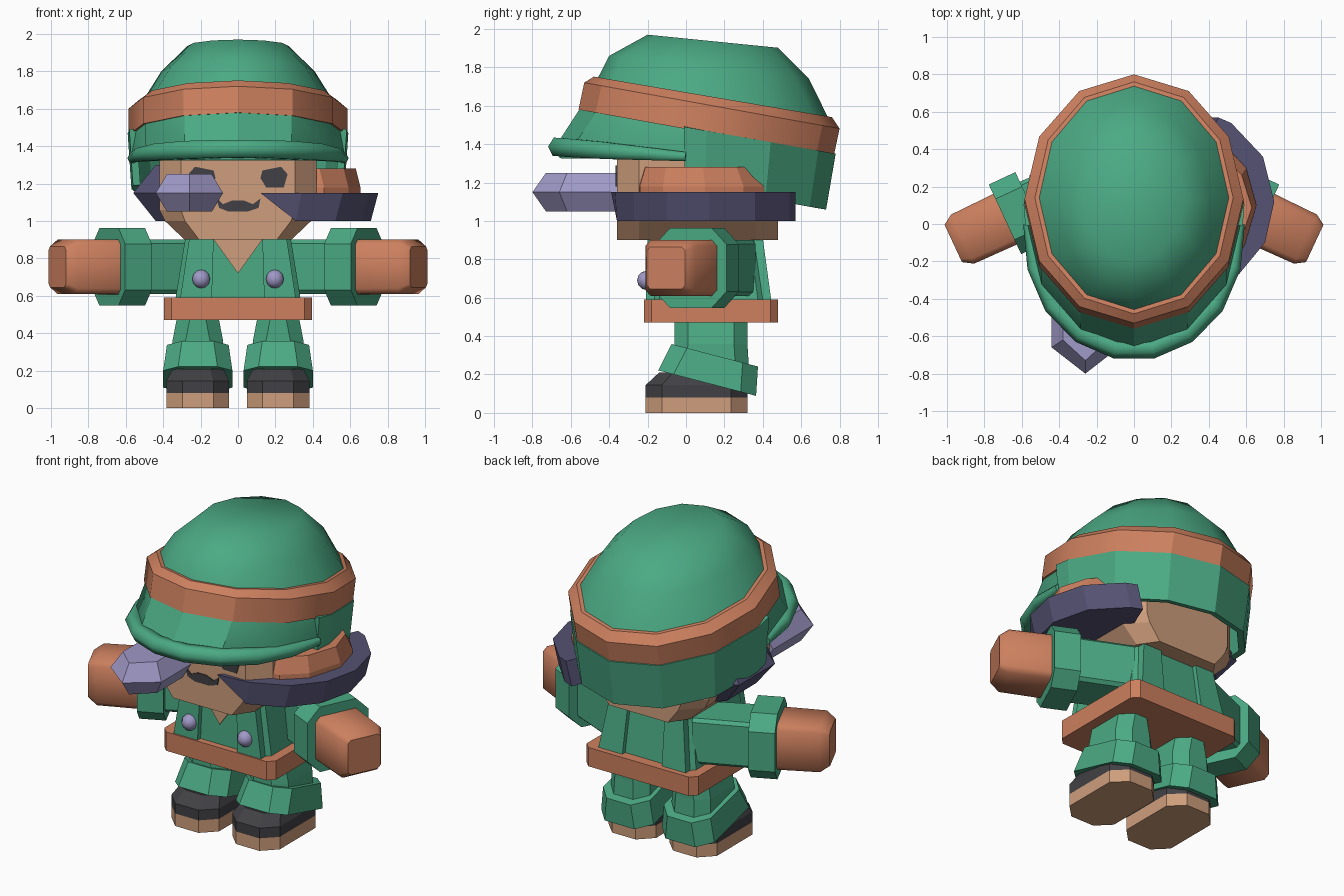
import bpy, bmesh, math

cube = bpy.data.objects.get("Cube")
if cube:
    bpy.data.objects.remove(cube, do_unlink=True)


def material(name, rgb):
    m = bpy.data.materials.new(name)
    m.use_nodes = True
    m.diffuse_color = (*rgb, 1)
    m.node_tree.nodes["Principled BSDF"].inputs["Base Color"].default_value = (*rgb, 1)
    return m


GREEN = material("green cloth", (.07, .40, .23))
ORANGE = material("orange leather", (.61, .216, .114))
SKIN = material("skin", (.62, .34, .20))
DARK = material("dark purple metal", (.09, .084, .17))
LIGHT = material("light purple metal", (.35, .32, .57))
BLACK = material("charcoal", (.053, .051, .058))


def smooth(obj, angle=40):
    bpy.ops.object.select_all(action='DESELECT')
    obj.select_set(True)
    bpy.context.view_layer.objects.active = obj
    bpy.ops.object.shade_smooth_by_angle(angle=math.radians(angle))


def loft(name, rings, mat, closed=True):
    """Skin a stack of equal-length rings; closed ones get end caps."""
    bm = bmesh.new()
    rows = [[bm.verts.new(p) for p in ring] for ring in rings]
    n = len(rows[0])
    for a, b in zip(rows, rows[1:]):
        for i in range(n if closed else n - 1):
            j = (i + 1) % n
            bm.faces.new((a[i], a[j], b[j], b[i]))
    if closed:
        bm.faces.new(rows[0][::-1])
        bm.faces.new(rows[-1])
    bmesh.ops.recalc_face_normals(bm, faces=bm.faces)
    mesh = bpy.data.meshes.new(name)
    bm.to_mesh(mesh)
    bm.free()
    mesh.materials.append(mat)
    obj = bpy.data.objects.new(name, mesh)
    bpy.context.collection.objects.link(obj)
    return obj


def rect(w, h, c):
    """Half-width, half-height and chamfer of an eight-sided outline."""
    return [(w - c, -h), (w, c - h), (w, h - c), (w - c, h),
            (c - w, h), (-w, h - c), (-w, c - h), (c - w, -h)]


def level(points, z, dx=0, dy=0):
    return [(x + dx, y + dy, z) for x, y in points]


def oval(rx, ry, cy, z, slope, angles=range(0, 360, 30)):
    """Oval ring whose height falls towards the back."""
    ring = []
    for a in angles:
        t = math.radians(a)
        y = cy + ry * math.sin(t)
        ring.append((rx * math.cos(t), y, z - slope * y))
    return ring


# Head with narrowed jaw
head = rect(.42, .42, .115)
loft("head", [level([(x * .68, y) for x, y in head], .9, dy=.06),
              level([(x * .93, y) for x, y in head], 1.0, dy=.06),
              level(head, 1.06, dy=.06), level(head, 1.45, dy=.06)], SKIN)


def face_plate(name, outline, y, mat, sx=1):
    loft(name, [[(sx * x, y + d, z) for x, z in outline] for d in (0, .008)], mat)


eye = [(.13, 1.27), (.23, 1.29), (.265, 1.25), (.245, 1.18), (.15, 1.18), (.12, 1.23)]
mouth = [(-.12, 1.13), (-.08, 1.09), (-.03, 1.11), (.03, 1.11), (.08, 1.09),
         (.12, 1.12), (.11, 1.07), (.05, 1.05), (-.05, 1.05), (-.10, 1.07)]
face_plate("mouth", mouth, -.366, BLACK)
for side, sx in (("left", 1), ("right", -1)):
    face_plate(side + "_eye", eye, -.366, BLACK, sx)

# Hat: dome, band, front flare, rolled brim and neck flap
smooth(loft("hat_dome", [oval(.51, .60, .14, 1.665, .17), oval(.41, .52, .12, 1.814, .115),
                         oval(.27, .34, .14, 1.95, .10)], GREEN), 50)
smooth(loft("hat_band", [oval(.585, .665, .105, 1.479, .18), oval(.585, .665, .135, 1.625, .18),
                         oval(.53, .62, .14, 1.67, .17)], ORANGE), 30)
front = range(180, 361, 30)
smooth(loft("hat_front", [oval(.57, .655, .105, 1.49, .18, front), oval(.57, .66, 0, 1.36, .09, front),
                          oval(.56, .66, 0, 1.32, .01, front)], GREEN), 30)
back = [-10, *range(0, 181, 30), 190]
flap = loft("hat_neck_flap", [oval(.57, .655, .105, 1.49, .18, back),
                              oval(.55, .61, .1, 1.19, .18, back)], GREEN, closed=False)
thick = flap.modifiers.new("thickness", 'SOLIDIFY')
thick.thickness = .04
thick.offset = 0

curve = bpy.data.curves.new("hat_brim", 'CURVE')
curve.dimensions = '3D'
curve.bevel_depth = .055
curve.bevel_resolution = 1
curve.use_fill_caps = True
path = oval(.565, .675, 0, 1.335, .075, range(180, 361, 20))
spline = curve.splines.new('POLY')
spline.points.add(len(path) - 1)
for point, co in zip(spline.points, path):
    point.co = (*co, 1)
    point.radius = .5 + .5 * min(1, -co[1] / .5)
curve.materials.append(GREEN)
brim = bpy.data.objects.new("hat_brim", curve)
bpy.context.collection.objects.link(brim)

# Curved blade around the left of the head, with an orange guard above
blade = [(.12, -.39), (.34, -.37), (.56, -.27), (.70, -.1), (.75, .12),
         (.69, .36), (.52, .54), (.45, .57), (.36, .35), (.36, -.2)]
blade_low = [(max(x - .04, .31), max(y, -.36)) for x, y in blade]
loft("curved_blade", [level(blade_low, 1.0), level(blade, 1.15)], DARK)
guard = [(.36, -.25), (.46, -.24), (.59, -.12), (.655, .1), (.6, .3), (.46, .45), (.36, .45)]
loft("side_guard", [level(guard, 1.14), level(guard, 1.18),
                    level([(x - .025, y * .88) for x, y in guard], 1.28)], ORANGE)

# Pointed metal piece in front of the face, and its dark holder at the side


def facet(name, wide, narrow, half, mat):
    loft(name, [level(narrow, 1.15 - half), level(wide, 1.15), level(narrow, 1.15 + half)], mat)


facet("front_point",
      [(-.44, -.25), (-.44, -.66), (-.26, -.8), (-.08, -.66), (-.08, -.25)],
      [(-.38, -.25), (-.38, -.62), (-.26, -.73), (-.14, -.62), (-.14, -.25)], .1, LIGHT)
facet("side_holder",
      [(-.30, -.25), (-.42, -.24), (-.56, -.1), (-.56, .26), (-.35, .4)],
      [(-.30, -.2), (-.36, -.18), (-.44, -.08), (-.44, .22), (-.35, .3)], .15, DARK)

# Torso, belt and neckline
loft("torso", [level(rect(.34, .30, .04), .55, dy=.12),
               level(rect(.28, .27, .04), .92, dy=.10)], GREEN)
loft("belt", [level(rect(.395, .35, .04), z, dy=.13) for z in (.47, .59)], ORANGE)
face_plate("neckline", [(-.13, .9), (.13, .9), (0, .72)], -.187, SKIN)


def strip(x0, x1, y0, y1, z, sx):
    return [(sx * x, y, z) for x, y in ((x0, y0), (x1, y0), (x1, y1), (x0, y1))]


for side, sx in (("left", 1), ("right", -1)):
    # Straps and buttons
    loft(side + "_strap", [strip(.14, .31, -.21, .445, .58, sx),
                           strip(.13, .26, -.20, .40, .91, sx)], GREEN)
    bpy.ops.mesh.primitive_uv_sphere_add(segments=10, ring_count=6, radius=.05,
                                         location=(sx * .197, -.205, .69))
    button = bpy.context.object
    button.name = side + "_button"
    button.data.materials.append(LIGHT)
    smooth(button, 60)

    # Arms swing forwards from the shoulder
    ca, sa = math.cos(math.radians(25)), math.sin(math.radians(25))

    def arm_ring(d, w, h, c):
        return [(sx * (.69 + d * ca + a * sa), .025 - d * sa + a * ca, .755 + b)
                for a, b in rect(w, h, c)]

    loft(side + "_sleeve", [arm_ring(-.5, .14, .145, .02), arm_ring(-.1, .15, .145, .02)], GREEN)
    loft(side + "_sleeve_cuff", [arm_ring(d, .205, .208, .085) for d in (-.157, 0)], GREEN)
    smooth(loft(side + "_hand", [arm_ring(-.05, .15, .147, .03), arm_ring(.25, .145, .145, .03),
                                 arm_ring(.305, .11, .11, .02)], ORANGE), 50)

    # Legs, tilted trouser cuffs and shoes
    cx = sx * .215
    loft(side + "_leg", [level(rect(.14, .20, .07), .2, cx, .13),
                         level(rect(.135, .19, .07), .36, cx, .13),
                         level(rect(.11, .19, .07), .49, cx, .13)], GREEN)
    cuff = []
    for w, ln, z, cy in ((.185, .255, .155, .11), (.165, .225, .30, .15)):
        cuff.append([(cx + x, cy + y, z - .26 * y) for x, y in rect(w, ln, .08)])
    loft(side + "_trouser_cuff", cuff, GREEN)
    sole = rect(.168, .265, .085)
    loft(side + "_sole", [level(sole, z, cx, .055) for z in (0, .08)], SKIN)
    loft(side + "_shoe", [level(sole, .08, cx, .055), level(sole, .145, cx, .055),
                          level(rect(.135, .20, .07), .21, cx, .06)], BLACK)
